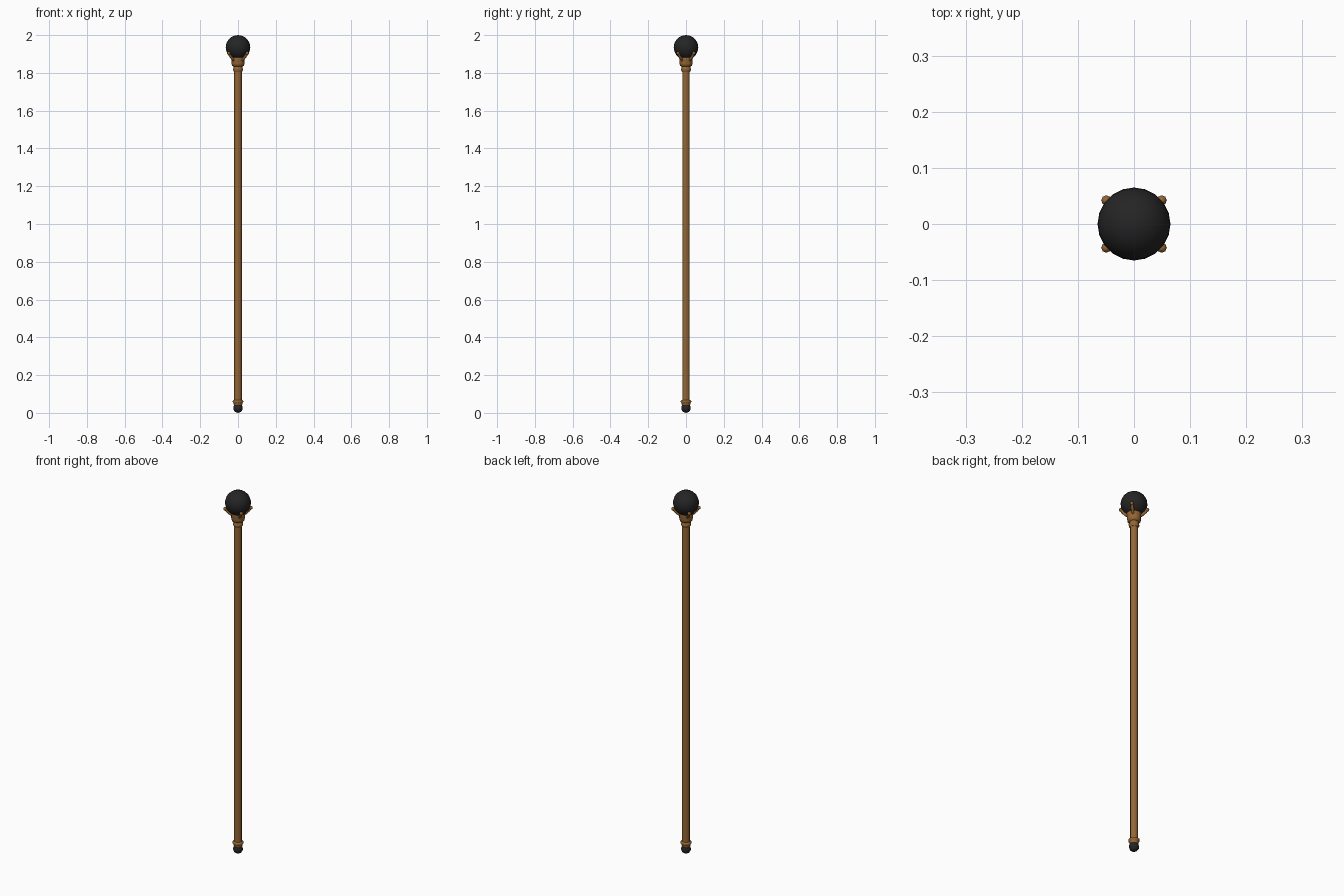
import bpy, math
from mathutils import Vector

if "Cube" in bpy.data.objects:
    bpy.data.objects.remove(bpy.data.objects["Cube"])

def material(name, rgb):
    m = bpy.data.materials.new(name)
    m.diffuse_color = (*rgb, 1)
    m.use_nodes = True
    m.node_tree.nodes["Principled BSDF"].inputs["Base Color"].default_value = m.diffuse_color
    return m

brown = material("warm brown", (0.30, 0.135, 0.035))
black = material("charcoal", (0.018, 0.018, 0.018))

def lathe(name, profile, sides, mat):
    """Closed turned part from (radius, z) pairs, with corners on the x axis."""
    verts = [(r * math.cos(2 * math.pi * i / sides), r * math.sin(2 * math.pi * i / sides), z)
             for r, z in profile for i in range(sides)]
    faces = [(k * sides + i, k * sides + (i + 1) % sides,
              (k + 1) * sides + (i + 1) % sides, (k + 1) * sides + i)
             for k in range(len(profile) - 1) for i in range(sides)]
    faces += [tuple(reversed(range(sides))), tuple(range(len(verts) - sides, len(verts)))]
    me = bpy.data.meshes.new(name)
    me.from_pydata(verts, [], faces)
    me.materials.append(mat)
    ob = bpy.data.objects.new(name, me)
    bpy.context.collection.objects.link(ob)
    smooth(ob)

def smooth(ob):
    bpy.ops.object.select_all(action='DESELECT')
    bpy.context.view_layer.objects.active = ob
    ob.select_set(True)
    bpy.ops.object.shade_smooth_by_angle(angle=math.radians(62))

def ball(name, r, loc, seg, rings, mat):
    bpy.ops.mesh.primitive_uv_sphere_add(segments=seg, ring_count=rings, radius=r, location=loc)
    ob = bpy.context.object
    ob.name = name
    ob.data.materials.append(mat)
    smooth(ob)

# Six-sided shaft
lathe("shaft", [(0.021, 0.04), (0.021, 1.84)], 6, brown)

# Orb and foot ball
ball("orb", 0.065, (0, 0, 1.935), 20, 14, black)
ball("foot_ball", 0.025, (0, 0, 0.025), 12, 8, black)

# Foot collar and stepped head collar
lathe("foot_collar", [(0.02, 0.038), (0.023, 0.045), (0.023, 0.052), (0.028, 0.057),
                      (0.028, 0.064), (0.021, 0.068)], 12, brown)
lathe("head_collar", [(0.021, 1.805), (0.026, 1.815), (0.026, 1.822), (0.023, 1.826),
                      (0.023, 1.834), (0.032, 1.838), (0.034, 1.85),
                      (0.034, 1.868), (0.037, 1.88), (0.033, 1.886)], 12, brown)

# Four claws with knobbed tips holding the orb
for sx in (-1, 1):
    for sy in (-1, 1):
        d = Vector((sx * 0.76, sy * 0.65, 0))
        cu = bpy.data.curves.new("claw", 'CURVE')
        cu.dimensions = '3D'
        cu.bevel_depth = 0.007
        cu.bevel_resolution = 1
        cu.use_fill_caps = True
        sp = cu.splines.new('POLY')
        sp.points.add(3)
        for p, (r, z) in zip(sp.points, [(0.026, 1.866), (0.042, 1.878), (0.056, 1.892), (0.063, 1.904)]):
            p.co = (*(d * r + Vector((0, 0, z))), 1)
        cu.materials.append(brown)
        ob = bpy.data.objects.new("claw", cu)
        bpy.context.collection.objects.link(ob)
        ball("claw_tip", 0.009, d * 0.065 + Vector((0, 0, 1.904)), 8, 6, brown)
